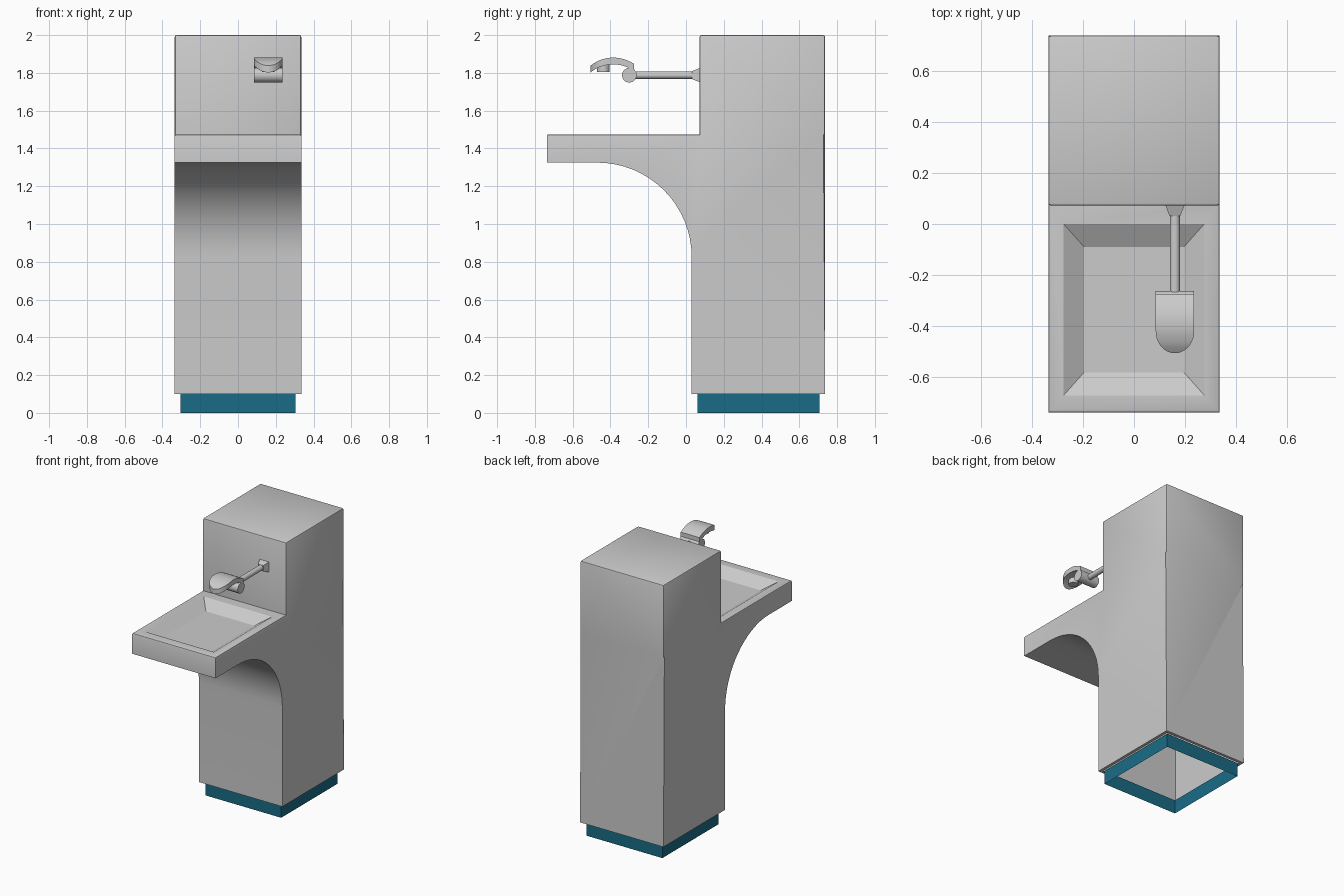
import bpy, bmesh, math
from mathutils import Matrix, Vector

if "Cube" in bpy.data.objects:
    bpy.data.objects.remove(bpy.data.objects["Cube"])

W, FRONT, BACK = 0.335, -0.737, 0.737   # half width and depth limits
TOWER, SHELF = 0.072, 1.475             # tower front face, shelf height
TX, TZ = 0.16, 1.788                    # spout axis


def finish(name, bm, colour=None, recalc=True):
    if recalc:
        bmesh.ops.recalc_face_normals(bm, faces=bm.faces)
    me = bpy.data.meshes.new(name)
    bm.to_mesh(me)
    bm.free()
    me.shade_smooth()
    me.set_sharp_from_angle(angle=math.radians(30))
    ob = bpy.data.objects.new(name, me)
    bpy.context.collection.objects.link(ob)
    if colour:
        mat = bpy.data.materials.new(name + "_paint")
        mat.diffuse_color = colour
        mat.use_nodes = True
        mat.node_tree.nodes["Principled BSDF"].inputs["Base Color"].default_value = mat.diffuse_color
        me.materials.append(mat)
    return ob


def cylinder(name, centre, radius, length, axis, segments=24):
    bm = bmesh.new()
    rot = Vector((0, 0, 1)).rotation_difference(Vector(axis)).to_matrix().to_4x4()
    bmesh.ops.create_cone(bm, cap_ends=True, segments=segments, radius1=radius,
                          radius2=radius, depth=length,
                          matrix=Matrix.Translation(centre) @ rot)
    return finish(name, bm)


# Body: side profile with a curved underside, extruded across the width
profile = [(0.03, 0.1), (BACK, 0.1), (BACK, SHELF), (BACK, 2.0), (TOWER, 2.0),
           (TOWER, SHELF), (FRONT, SHELF), (FRONT, 1.325)]
for i in range(17):
    a = math.pi / 2 * (1 - i / 16)
    profile.append((-0.47 + 0.5 * math.cos(a), 0.825 + 0.5 * math.sin(a)))
bm = bmesh.new()
side = bm.faces.new([bm.verts.new((-W, y, z)) for y, z in profile])
ext = bmesh.ops.extrude_face_region(bm, geom=[side])
bmesh.ops.translate(bm, vec=(2 * W, 0, 0),
                    verts=[g for g in ext["geom"] if isinstance(g, bmesh.types.BMVert)])
bmesh.ops.recalc_face_normals(bm, faces=bm.faces)

# Small bevels on the tower and the shelf rim
edges = []
for e in bm.edges:
    a, b = (v.co for v in e.verts)
    if min(a.z, b.z) < SHELF - 0.01:
        continue
    across = abs(a.x - b.x) > 0.1
    concave = across and abs(a.z - SHELF) < 0.01 and a.y > FRONT + 0.1
    if not concave:
        edges.append(e)
bmesh.ops.bevel(bm, geom=edges, offset=0.01, segments=2, profile=0.5, affect='EDGES')
bm.normal_update()

# Basin: flat rim, sloping walls, sunken floor
basin = max((f for f in bm.faces if f.normal.z > 0.99
             and abs(f.calc_center_median().z - SHELF) < 0.01), key=lambda f: f.calc_area())
for x, y0, y1, drop in ((0.275, -0.67, 0.0, 0), (0.195, -0.58, -0.09, 0.052)):
    bmesh.ops.inset_individual(bm, faces=[basin], thickness=0.05)
    for v in basin.verts:
        v.co = (math.copysign(x, v.co.x), y0 if v.co.y < -0.33 else y1, v.co.z - drop)

# Open underside with a narrow lip
bm.normal_update()
bottom = next(f for f in bm.faces if f.normal.z < -0.99 and f.calc_center_median().z < 0.11)
bmesh.ops.inset_individual(bm, faces=[bottom], thickness=0.03)
bmesh.ops.delete(bm, geom=[bottom], context='FACES_ONLY')
finish("fountain_body", bm, recalc=False)

# Plinth: open band below the body
bm = bmesh.new()
corners = [(-0.305, 0.06), (0.305, 0.06), (0.305, 0.707), (-0.305, 0.707)]
low, high = ([bm.verts.new((x, y, z)) for x, y in corners] for z in (0, 0.1))
for i in range(4):
    j = (i + 1) % 4
    bm.faces.new((low[i], low[j], high[j], high[i]))
finish("plinth", bm, (0.01, 0.15, 0.24, 1), recalc=False)

# Wall mount: square tapered block
bm = bmesh.new()
bmesh.ops.create_cone(bm, cap_ends=True, segments=4, radius1=0.052, radius2=0.03, depth=0.04,
                      matrix=Matrix.Translation((TX, TOWER - 0.02, TZ))
                      @ Matrix.Rotation(math.pi / 2, 4, 'X') @ Matrix.Rotation(math.pi / 4, 4, 'Z'))
finish("wall_mount", bm)

# Pipe, valve barrel and outlet
cylinder("spout_pipe", (TX, -0.12, TZ), 0.02, 0.34, (0, 1, 0))
cylinder("valve_barrel", (TX, -0.30, TZ), 0.039, 0.15, (1, 0, 0), 32)
cylinder("outlet", (TX, -0.437, 1.826), 0.033, 0.042, (0, 0, 1))

# Hood: arched plate with a rounded nose, lofted from back to front
bm = bmesh.new()
rings = []
ys = [-0.275 - 0.145 * i / 8 for i in range(9)]
ys += [-0.42 - 0.085 * math.sin(math.pi / 2 * i / 10) for i in range(1, 11)]
for y in ys:
    t = max(0.0, (-0.42 - y) / 0.085)
    w = max(0.004, 0.075 * math.sqrt(max(0.0, 1 - t * t)))
    top = 1.881 - 2.7 * (y + 0.385) ** 2 + 0.25 * min(0, y + 0.47) * 0.4
    thick = 0.036
    rings.append([bm.verts.new((TX + sx * w, y, z)) for sx, z in
                  ((-1, top), (1, top), (1, top - thick), (-1, top - thick))])
for a, b in zip(rings, rings[1:]):
    for i in range(4):
        j = (i + 1) % 4
        bm.faces.new((a[i], a[j], b[j], b[i]))
bm.faces.new(rings[0])
bm.faces.new(rings[-1])
finish("spout_hood", bm)
